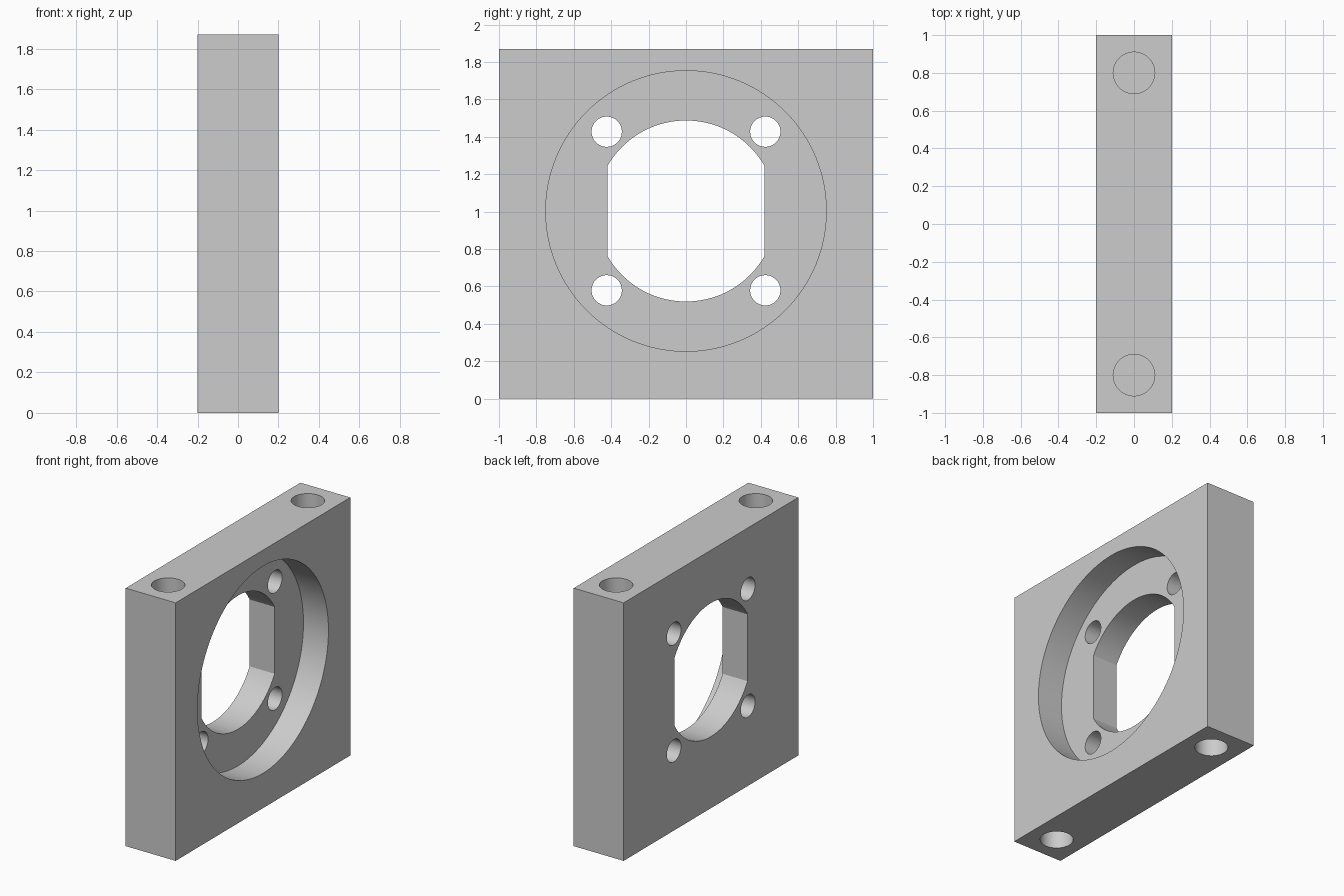
import bpy, bmesh, math
from mathutils import Matrix, Vector

if "Cube" in bpy.data.objects:
    bpy.data.objects.remove(bpy.data.objects["Cube"])

W, L, H = 0.4, 2.0, 1.87      # plate thickness, length, height
CZ = 1.003                    # height of the bore centre

grey = bpy.data.materials.new("light grey")
grey.diffuse_color = (0.604, 0.604, 0.604, 1)
grey.use_nodes = True
grey.node_tree.nodes["Principled BSDF"].inputs["Base Color"].default_value = grey.diffuse_color


def make_object(name, bm):
    bmesh.ops.recalc_face_normals(bm, faces=bm.faces)
    mesh = bpy.data.meshes.new(name)
    bm.to_mesh(mesh)
    bm.free()
    mesh.materials.append(grey)
    obj = bpy.data.objects.new(name, mesh)
    bpy.context.collection.objects.link(obj)
    return obj


def cylinder(name, radius, depth, centre, axis, sides=64):
    bm = bmesh.new()
    turn = Matrix.Rotation(math.pi / 2, 4, 'Y') if axis == 'X' else Matrix()
    bmesh.ops.create_cone(bm, cap_ends=True, segments=sides, radius1=radius,
                          radius2=radius, depth=depth,
                          matrix=Matrix.Translation(centre) @ turn)
    return make_object(name, bm)


def flat_sided_bore(name, radius, half_width, steps=40):
    # Two arcs joined by straight vertical flats
    a0 = math.acos(half_width / radius)
    angles = [a0 + (math.pi - 2 * a0) * i / steps for i in range(steps + 1)]
    angles += [a + math.pi for a in angles]
    bm = bmesh.new()
    face = bm.faces.new([bm.verts.new((-0.4, radius * math.cos(a), CZ + radius * math.sin(a)))
                         for a in angles])
    ext = bmesh.ops.extrude_face_region(bm, geom=[face])
    bmesh.ops.translate(bm, vec=Vector((0.8, 0, 0)),
                        verts=[g for g in ext['geom'] if isinstance(g, bmesh.types.BMVert)])
    return make_object(name, bm)


# Square plate
bm = bmesh.new()
bmesh.ops.create_cube(bm, size=1, matrix=Matrix.Translation((0, 0, H / 2))
                      @ Matrix.Diagonal((W, L, H, 1)))
plate = make_object("mounting_plate", bm)

# Round recess to mid thickness, and flat-sided central opening
cutters = [cylinder("recess_cutter", 0.75, 0.4, (0.2, 0, CZ), 'X', 128),
           flat_sided_bore("opening_cutter", 0.484, 0.419)]

for sy in (-1, 1):
    # Four through holes around the opening
    for sz in (-1, 1):
        cutters.append(cylinder("screw_hole_cutter", 0.081, 1,
                                (0, sy * 0.424, CZ + sz * 0.424), 'X', 48))
    # Blind holes in the top and bottom edges
    for z in (0, H):
        cutters.append(cylinder("edge_hole_cutter", 0.11, 0.8, (0, sy * 0.8, z), 'Z', 48))

for c in cutters:
    mod = plate.modifiers.new(c.name, 'BOOLEAN')
    mod.operation = 'DIFFERENCE'
    mod.solver = 'EXACT'
    mod.object = c

# Bake the cuts, then remove the cutters
bpy.context.view_layer.objects.active = plate
plate.select_set(True)
for mod in list(plate.modifiers):
    bpy.ops.object.modifier_apply(modifier=mod.name)
for c in cutters:
    bpy.data.objects.remove(c)

bpy.ops.object.select_all(action='DESELECT')
plate.select_set(True)
bpy.ops.object.shade_smooth_by_angle(angle=math.radians(30))
